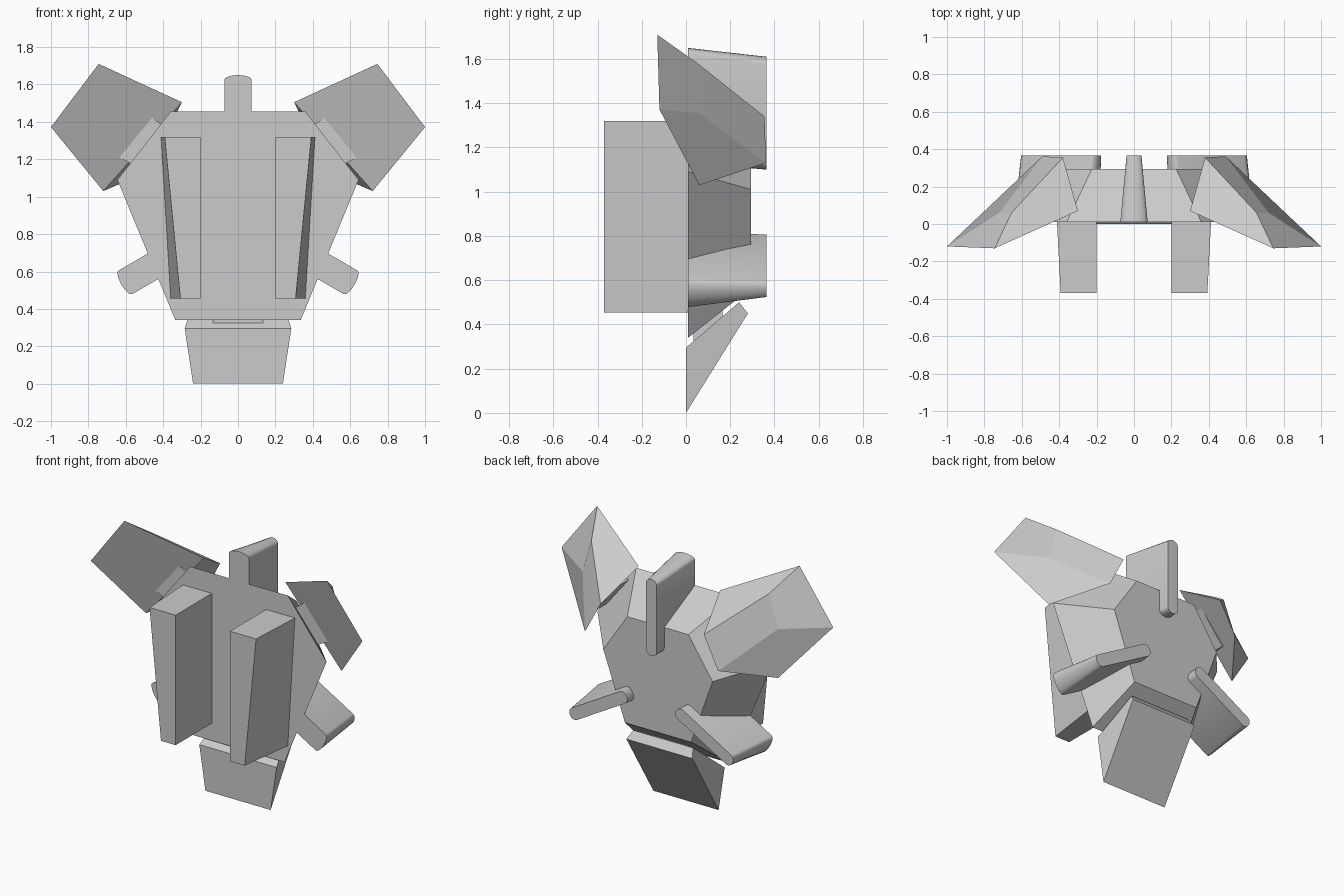
import bpy, bmesh, math
from mathutils import Vector

if "Cube" in bpy.data.objects:
    bpy.data.objects.remove(bpy.data.objects["Cube"])

grey = bpy.data.materials.new("plain_grey")
grey.diffuse_color = (0.6, 0.6, 0.6, 1)
grey.use_nodes = True
grey.node_tree.nodes["Principled BSDF"].inputs["Base Color"].default_value = grey.diffuse_color


def make(name, verts, faces):
    me = bpy.data.meshes.new(name)
    me.from_pydata(verts, [], faces)
    bm = bmesh.new()
    bm.from_mesh(me)
    bmesh.ops.recalc_face_normals(bm, faces=bm.faces)
    bm.to_mesh(me)
    bm.free()
    me.materials.append(grey)
    ob = bpy.data.objects.new(name, me)
    bpy.context.collection.objects.link(ob)
    return ob


def loft(name, a, b):
    """Close a solid between two matching outlines."""
    n = len(a)
    sides = [(i, (i + 1) % n, n + (i + 1) % n, n + i) for i in range(n)]
    return make(name, a + b, [tuple(range(n)), tuple(range(n, 2 * n))] + sides)


def mirrored(half, y):
    """Full xz outline from its right half, listed bottom to top."""
    return [(x, y, z) for x, z in half] + [(-x, y, z) for x, z in reversed(half)]


# Six-sided body tapering to the back
loft("body",
     mirrored([(0.335, 0.34), (0.645, 1.09), (0.36, 1.455)], 0.01),
     mirrored([(0.243, 0.565), (0.402, 1.01), (0.225, 1.275)], 0.295))

# Lower flap: profile points as (half width, y, z)
flap = [(0.24, 0, 0), (0.285, 0, 0.295), (0.22, 0.24, 0.5), (0.243, 0.28, 0.45)]
loft("lower_flap", [(-x, y, z) for x, y, z in flap], flap)

# Connector between flap and body
conn = [(0.035, 0.325), (0.165, 0.435), (0.165, 0.5), (0.035, 0.4)]
loft("flap_connector", [(-0.133, y, z) for y, z in conn],
     [(0.133, y, z) for y, z in conn])


# Fins: slot-shaped section, rounded at both ends, tapering to the back
def slot(angle, r0, r1, w, cap, y, n=10):
    d = Vector((math.cos(angle), 0, math.sin(angle)))
    s = Vector((-d.z, 0, d.x))
    pts = []
    for k in range(2):
        sign, r = (1, r1 - cap) if k == 0 else (-1, r0 + cap)
        for i in range(n + 1):
            t = -math.pi / 2 + math.pi * i / n
            p = d * (r + sign * cap * math.cos(t)) + s * (sign * w * math.sin(t))
            pts.append((p.x, y, p.z + 0.89))
    return pts


for name, deg, front, back in (("top_fin", 90, 0.76, 0.72),
                               ("right_fin", -30, 0.72, 0.69),
                               ("left_fin", 210, 0.72, 0.69)):
    a = math.radians(deg)
    ob = loft(name, slot(a, 0.24, front, 0.073, 0.025, 0.01),
              slot(a, 0.21, back, 0.04, 0.035, 0.365))
    bpy.context.view_layer.objects.active = ob
    ob.select_set(True)
    bpy.ops.object.shade_smooth_by_angle(angle=math.radians(40))
    ob.select_set(False)

for side, m in (("right", 1), ("left", -1)):
    def flip(pts):
        return [(m * x, y, z) for x, y, z in pts]

    # Front block with a slanted outer face
    def block(y, top, bottom):
        return flip([(0.2, y, 0.455), (bottom, y, 0.455), (top, y, 1.32), (0.2, y, 1.32)])
    loft(side + "_front_block", block(-0.37, 0.392, 0.308), block(0.012, 0.412, 0.36))

    # Faceted wing panel
    wing = [(0.745, -0.13, 1.71), (1, -0.12, 1.372), (0.72, 0.06, 1.03), (0.30, 0.07, 1.505),
            (0.38, 0.355, 1.34), (0.49, 0.362, 1.13), (0.72, 0.06, 1.355), (0.655, 0.06, 1.575)]
    make(side + "_wing", flip(wing),
         [(0, 1, 2, 3), (1, 2, 5, 6), (0, 3, 4, 7), (2, 3, 4, 5), (0, 1, 6, 7), (7, 6, 5, 4)])

    # Strut joining wing and body
    strut = [(0.47, 1.43), (0.395, 1.375), (0.56, 1.17), (0.635, 1.21)]
    loft(side + "_strut", flip([(x, 0.04, z) for x, z in strut]),
         flip([(x, 0.16, z) for x, z in strut]))
